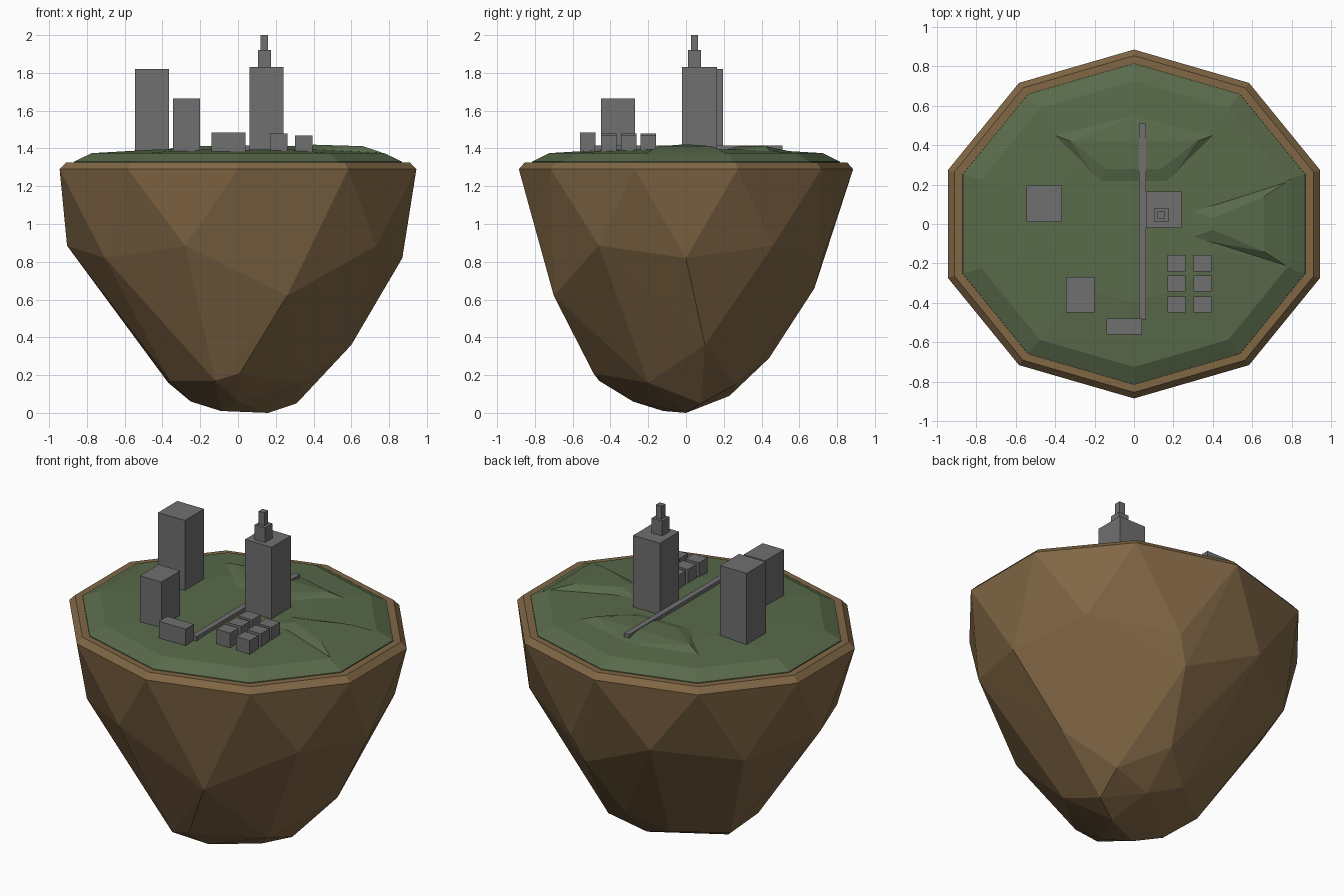
import bpy, bmesh
from math import cos, sin, radians

if "Cube" in bpy.data.objects:
    bpy.data.objects.remove(bpy.data.objects["Cube"])


def material(name, rgb):
    m = bpy.data.materials.new(name)
    m.diffuse_color = (*rgb, 1)
    m.use_nodes = True
    m.node_tree.nodes["Principled BSDF"].inputs["Base Color"].default_value = m.diffuse_color
    return m


BROWN = material("earth", (0.22, 0.135, 0.06))
GREEN = material("grass", (0.10, 0.145, 0.07))
GREY = material("concrete", (0.16, 0.16, 0.16))


def finish(bm, name, mat):
    bmesh.ops.recalc_face_normals(bm, faces=bm.faces)
    me = bpy.data.meshes.new(name)
    bm.to_mesh(me)
    bm.free()
    me.materials.append(mat)
    ob = bpy.data.objects.new(name, me)
    bpy.context.collection.objects.link(ob)
    return ob


def ring(rx, ry, z, start, step):
    n = 360 // step
    return [(rx * cos(radians(start + step * i)), ry * sin(radians(start + step * i)), z)
            for i in range(n)]


def hull(name, pts, mat):
    bm = bmesh.new()
    for p in pts:
        bm.verts.new(p)
    res = bmesh.ops.convex_hull(bm, input=bm.verts[:])
    junk = {g for g in res["geom_interior"] + res["geom_unused"]
            if isinstance(g, bmesh.types.BMVert)}
    bmesh.ops.delete(bm, geom=list(junk), context='VERTS')
    return finish(bm, name, mat)


def box(name, x0, x1, y0, y1, z0, z1):
    bm = bmesh.new()
    bmesh.ops.create_cube(bm, size=1)
    for v in bm.verts:
        v.co = (x1 if v.co.x > 0 else x0, y1 if v.co.y > 0 else y0, z1 if v.co.z > 0 else z0)
    return finish(bm, name, GREY)


# Floating rock: decagon rim, two staggered five-sided rings, ragged underside
RX, RY = 0.993, 0.885
rock = ring(RX, RY, 1.29, 18, 36) + ring(RX * 0.965, RY * 0.965, 1.325, 18, 36)
rock += ring(0.905, 0.785, 0.885, 36, 72) + ring(0.87, 0.76, 0.82, 0, 72)
rock += [(0.26, -0.70, 0.62), (0.01, -0.49, 0.21), (-0.12, -0.46, 0.17), (0.34, -0.2, 0.16),
         (0.60, 0.10, 0.36), (0.34, 0.26, 0.15), (0.20, 0.68, 0.66), (0.10, 0.44, 0.29),
         (-0.37, 0.10, 0.16), (-0.36, -0.18, 0.17), (-0.10, 0.30, 0.17)]
rock += [(-0.25, -0.05, 0.06), (-0.09, -0.12, 0.01), (0.16, 0.0, 0.0), (0.31, 0.08, 0.05),
         (0.0, -0.28, 0.06), (0.1, 0.23, 0.09)]
hull("rock", rock, BROWN)

# Grass cap
cap = []
for s, z in ((0.925, 1.30), (0.92, 1.33), (0.82, 1.375), (0.45, 1.395)):
    cap += ring(RX * s, RY * s, z, 18, 36)
hull("grass_cap", cap, GREEN)

# Low hills on the grass
north = [(0, 0.55, 1.385)]
for s in (-1, 1):
    north += [(s * 0.4, 0.45, 1.385), (s * 0.17, 0.2, 1.39),
              (s * 0.32, 0.42, 1.412), (s * 0.14, 0.28, 1.412)]
hull("north_hill", north, GREEN)
east = []
for s in (-1, 1):
    east += [(0.28, s * 0.07, 1.39), (0.80, s * 0.23, 1.365),
             (0.66, s * 0.14, 1.412), (0.40, s * 0.03, 1.42)]
hull("east_hill", east, GREEN)

# Raised road strip
box("road", 0.025, 0.06, -0.485, 0.51, 1.37, 1.416)

# City blocks
box("west_tower", -0.545, -0.365, 0.01, 0.195, 1.37, 1.82)
box("middle_tower", -0.345, -0.2, -0.45, -0.27, 1.37, 1.665)
box("low_block", -0.14, 0.04, -0.56, -0.48, 1.37, 1.485)

# Stepped tower
box("stepped_tower", 0.06, 0.24, -0.02, 0.165, 1.37, 1.83)
box("tower_step", 0.105, 0.175, 0.01, 0.08, 1.82, 1.92)
box("tower_spire", 0.12, 0.158, 0.027, 0.064, 1.91, 2.0)

# Two columns of small houses
for i, x in enumerate((0.17, 0.302)):
    for j, y in enumerate((-0.45, -0.343, -0.24)):
        box(f"house_{i}_{j}", x, x + 0.092, y, y + 0.082, 1.37, 1.478 - 0.01 * i)
